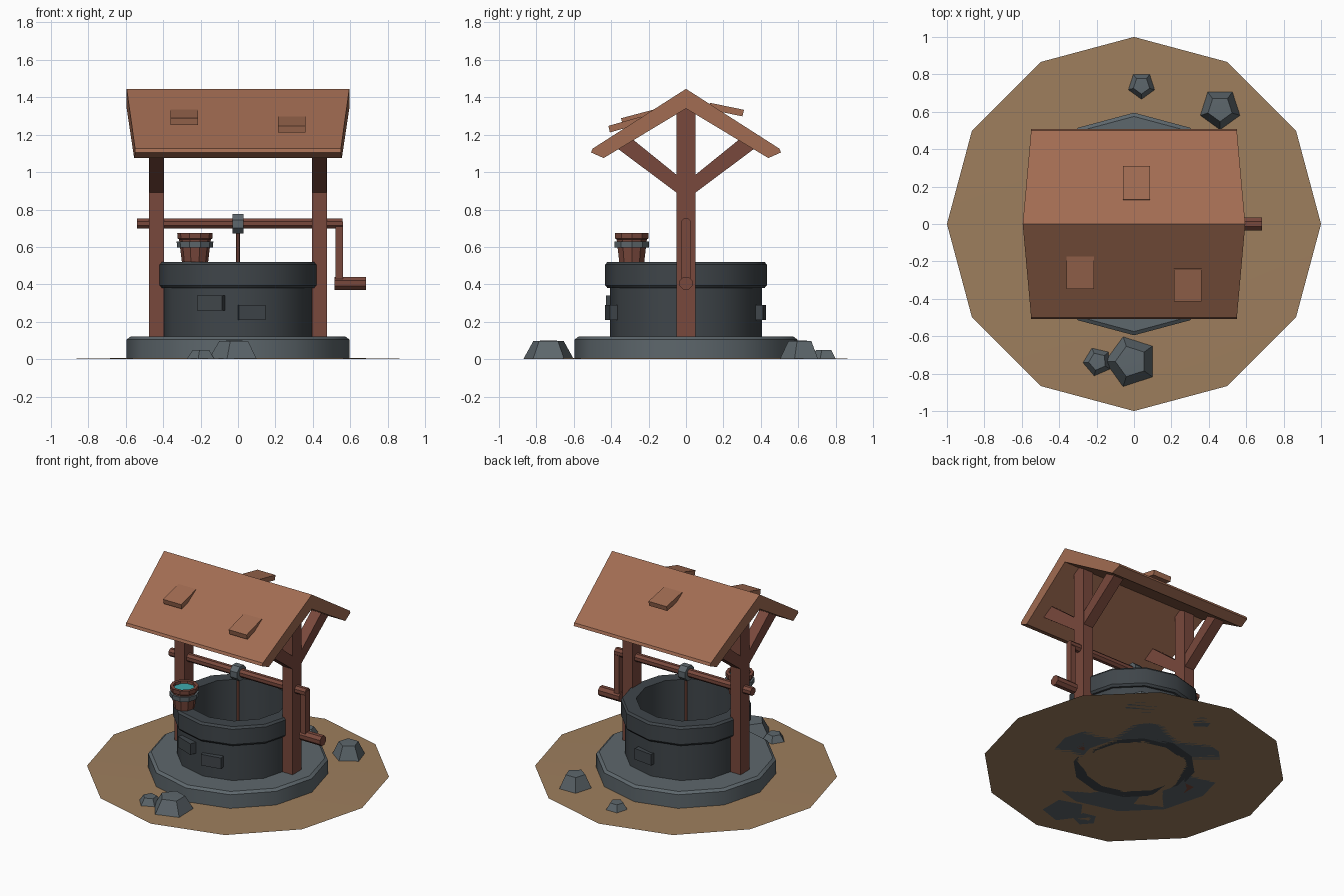
import bpy, bmesh, math
from mathutils import Matrix, Vector

if "Cube" in bpy.data.objects:
    bpy.data.objects.remove(bpy.data.objects["Cube"])


def material(name, rgb):
    m = bpy.data.materials.new(name)
    m.diffuse_color = (*rgb, 1)
    m.use_nodes = True
    m.node_tree.nodes["Principled BSDF"].inputs["Base Color"].default_value = m.diffuse_color
    return m


WOOD = material("post_wood", (0.19, 0.065, 0.045))
ROOF = material("roof_wood", (0.36, 0.15, 0.085))
EARTH = material("earth", (0.34, 0.21, 0.11))
STONE = material("pale_stone", (0.11, 0.135, 0.15))
WALL = material("dark_stone", (0.05, 0.06, 0.068))
WATER = material("water", (0.05, 0.4, 0.42))


def finish(name, bm, mat, smooth=False):
    bmesh.ops.remove_doubles(bm, verts=bm.verts, dist=1e-5)
    bmesh.ops.recalc_face_normals(bm, faces=bm.faces)
    mesh = bpy.data.meshes.new(name)
    bm.to_mesh(mesh)
    bm.free()
    mesh.materials.append(mat)
    if smooth:
        mesh.shade_smooth()
        mesh.set_sharp_from_angle(angle=math.radians(35))
    ob = bpy.data.objects.new(name, mesh)
    bpy.context.collection.objects.link(ob)
    return ob


def lathe(name, profile, sides, mat, loc=(0, 0, 0), start=0.0, along_x=False,
          closed=False, smooth=True):
    """Spin (radius, height) points round z, or round x."""
    bm = bmesh.new()
    place = Matrix.Translation(loc)
    if along_x:
        place = place @ Matrix.Rotation(math.pi / 2, 4, 'Y')
    rings = []
    for r, z in profile:
        ring = []
        for i in range(sides):
            a = start + 2 * math.pi * i / sides
            ring.append(bm.verts.new(place @ Vector((r * math.cos(a), r * math.sin(a), z))))
        rings.append(ring)
    pairs = list(zip(rings, rings[1:])) + ([(rings[-1], rings[0])] if closed else [])
    for lo, hi in pairs:
        for i in range(sides):
            j = (i + 1) % sides
            bm.faces.new((lo[i], lo[j], hi[j], hi[i]))
    return finish(name, bm, mat, smooth)


def rod(name, r, x0, x1, loc, sides, mat):
    return lathe(name, [(0, x0), (r, x0), (r, x1), (0, x1)], sides, mat, loc,
                 start=math.pi / sides, along_x=True)


def prism(name, pts, x0, x1, mat):
    """Extrude a (y, z) outline along x."""
    bm = bmesh.new()
    a = [bm.verts.new((x0, y, z)) for y, z in pts]
    b = [bm.verts.new((x1, y, z)) for y, z in pts]
    bm.faces.new(a)
    bm.faces.new(b[::-1])
    for i in range(len(pts)):
        j = (i + 1) % len(pts)
        bm.faces.new((a[i], a[j], b[j], b[i]))
    return finish(name, bm, mat)


def box(name, size, matrix, mat):
    bm = bmesh.new()
    bmesh.ops.create_cube(bm, size=1, matrix=matrix @ Matrix.Diagonal((*size, 1)))
    return finish(name, bm, mat)


# Ground, plinth and hollow well wall
lathe("ground", [(0, 0), (1, 0), (0.6, 0.006), (0, 0.006)], 12, EARTH)
lathe("plinth", [(0.38, 0.0), (0.595, 0.0), (0.595, 0.105), (0.575, 0.12), (0.38, 0.12)],
      12, STONE, closed=True)
lathe("well_wall", [(0.33, 0), (0.405, 0), (0.405, 0.4), (0.33, 0.4)], 12, WALL, closed=True)
lathe("well_rim", [(0.33, 0.38), (0.42, 0.38), (0.432, 0.395), (0.432, 0.505),
                   (0.42, 0.52), (0.33, 0.52)], 12, WALL, closed=True)

# Raised stones on the wall
for i, (x, y, z) in enumerate([(-0.14, -0.37, 0.30), (0.07, -0.385, 0.25), (0.05, 0.385, 0.25)]):
    turn = Matrix.Rotation(math.atan2(y, x) + math.pi / 2, 4, 'Z')
    box(f"wall_stone_{i}", (0.145, 0.07, 0.08), Matrix.Translation((x, y, z)) @ turn, WALL)

# Posts with V braces under the roof
for side, x in (("left", -0.435), ("right", 0.435)):
    x0, x1 = x - 0.04, x + 0.04
    prism(f"{side}_post", [(-0.05, 0), (0.05, 0), (0.05, 1.33), (0, 1.36), (-0.05, 1.33)],
          x0, x1, WOOD)
    for end, s in (("front", -1), ("back", 1)):
        prism(f"{side}_{end}_brace", [(s * y, z) for y, z in
              [(0.0, 0.86), (0.05, 0.89), (0.365, 1.125), (0.285, 1.175), (0.05, 0.985), (0, 0.95)]],
              x0 + 0.001, x1 - 0.001, WOOD)

# Roof: bent slab, narrower at the eaves than at the ridge
half = [(0.0, 1.445), (0.50, 1.125), (0.508, 1.105), (0.44, 1.075), (0.0, 1.34)]
roof = prism("roof", half[:4] + [half[4]] + [(-y, z) for y, z in half[3:0:-1]], -1, 1, ROOF)
for v in roof.data.vertices:
    v.co.x *= 0.595 - 0.09 * abs(v.co.y)

# Loose shingles
for i, (x, s, y0, z0, y1, z1) in enumerate([(-0.2875, -1, 0.17, 1.335, 0.347, 1.288),
                                            (0.2875, -1, 0.24, 1.297, 0.415, 1.247),
                                            (0.0125, 1, 0.13, 1.37, 0.31, 1.333)]):
    prism(f"shingle_{i}", [(s * y0, z0), (s * y1, z1), (s * (y1 - 0.008), z1 - 0.035),
                           (s * (y0 - 0.008), z0 - 0.035)], x - 0.0725, x + 0.0725, ROOF)

# Windlass, crank and rope
rod("axle", 0.03, -0.54, 0.56, (0, 0, 0.725), 8, WOOD)
rod("axle_sleeve", 0.056, -0.03, 0.03, (0, 0, 0.723), 8, STONE)
prism("crank_arm", [(-0.024, 0.40), (0.024, 0.40), (0.024, 0.735), (-0.024, 0.735)],
      0.522, 0.562, WOOD)
rod("crank_handle", 0.037, 0.515, 0.685, (0, 0, 0.405), 8, WOOD)
lathe("rope", [(0, 0.1), (0.012, 0.1), (0.012, 0.7), (0, 0.7)], 6, WOOD)

# Bucket standing on the rim
at = (-0.23, -0.29, 0)
lathe("bucket", [(0, 0.518), (0.07, 0.518), (0.085, 0.64), (0.093, 0.645), (0.095, 0.675),
                 (0.073, 0.675), (0.07, 0.63), (0, 0.63)], 10, WOOD, at)
lathe("bucket_band", [(0.075, 0.597), (0.096, 0.597), (0.098, 0.63), (0.075, 0.63)], 10,
      STONE, at, closed=True)
lathe("bucket_water", [(0, 0.64), (0.072, 0.64), (0.072, 0.655), (0, 0.655)], 10, WATER, at)

# Five-sided rocks: x, y, radius, height, heading in degrees
for i, (x, y, r, h, a) in enumerate([(-0.015, -0.735, 0.142, 0.10, 180),
                                     (-0.195, -0.735, 0.08, 0.05, 185),
                                     (0.46, 0.615, 0.113, 0.10, 270),
                                     (0.04, 0.74, 0.076, 0.05, 270)]):
    lathe(f"rock_{i}", [(0, 0), (r, 0), (r * 0.6, h * 0.97), (0, h)], 5, STONE, (x, y, 0),
          start=math.radians(a))
